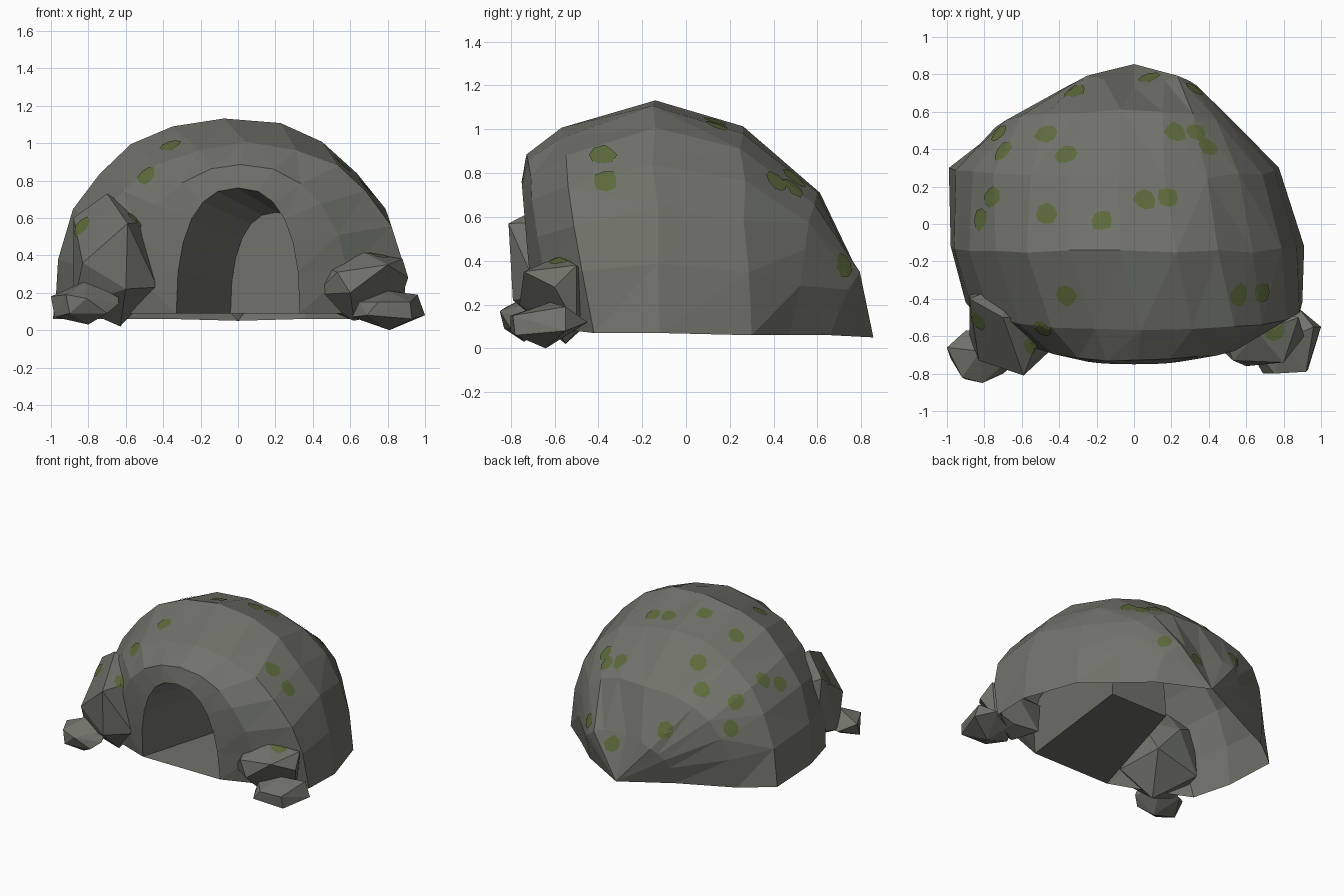
import bpy, bmesh, math, random
from mathutils import Vector
from mathutils.bvhtree import BVHTree

random.seed(4)
if "Cube" in bpy.data.objects:
    bpy.data.objects.remove(bpy.data.objects["Cube"], do_unlink=True)


def material(name, color):
    m = bpy.data.materials.new(name)
    m.use_nodes = True
    m.diffuse_color = color
    m.node_tree.nodes["Principled BSDF"].inputs["Base Color"].default_value = color
    return m


stone = material("grey stone", (0.165, 0.17, 0.145, 1))
moss = material("green moss", (0.11, 0.145, 0.045, 1))
trees = []


def finish(bm, name, mat):
    me = bpy.data.meshes.new(name)
    bm.to_mesh(me)
    me.materials.append(mat)
    ob = bpy.data.objects.new(name, me)
    bpy.context.collection.objects.link(ob)
    trees.append(BVHTree.FromBMesh(bm))
    bm.free()


SEG = 12


def arch(bm, left, right, base, top, y_base, y_top, power=0.9, skew=0.0, jitter=0.0):
    """One arch of points, from the left foot over the crown to the right foot."""
    row = []
    for i in range(SEG + 1):
        a = math.pi * (1 - i / SEG)
        c, s = math.cos(a), max(math.sin(a), 0)
        x = (left + right) / 2 + (right - left) / 2 * math.copysign(abs(c) ** power, c) + skew * s
        z = base + (top - base) * s ** power
        y = y_base + (y_top - y_base) * s ** 0.75
        j = Vector([random.uniform(-jitter, jitter) for _ in range(3)]) * min(1, s * 2)
        row.append(bm.verts.new(Vector((x, y, z)) + j))
    return row


def bridge(bm, rows):
    for a, b in zip(rows, rows[1:]):
        for i in range(SEG):
            bm.faces.new((a[i], a[i + 1], b[i + 1], b[i]))


# Domed shell: arches from the doorway to the pinched back
DOOR = (-0.33, 0.33, 0.09, 0.76, -0.69, -0.75, 0.82)
bm = bmesh.new()
rows = [
    arch(bm, *DOOR),
    arch(bm, -0.6, 0.6, 0.09, 0.89, -0.59, -0.73, 0.92, 0.02, 0.01),
    arch(bm, -0.9, 0.9, 0.07, 1.0, -0.42, -0.56, 0.9, 0.05, 0.012),
    arch(bm, -0.98, 0.91, 0.07, 1.13, -0.12, -0.15, 0.9, -0.03, 0.012),
    arch(bm, -0.99, 0.775, 0.06, 1.02, 0.3, 0.25, 0.9, 0.02, 0.012),
    arch(bm, -0.77, 0.57, 0.06, 0.72, 0.47, 0.6, 0.78, 0.03, 0.012),
    arch(bm, -0.37, 0.36, 0.06, 0.37, 0.66, 0.8, 0.6, 0, 0.01),
]
bridge(bm, rows)
# Folded notch above the pinch
for step, depth in ((-1, 0.03), (0, 0.07), (1, 0.03)):
    rows[-1][SEG // 2 + step].co.y -= depth
tip = bm.verts.new((0, 0.855, 0.05))
for a, b in zip(rows[-1], rows[-1][1:]):
    bm.faces.new((a, b, tip))
bmesh.ops.triangulate(bm, faces=bm.faces[:], quad_method='SHORT_EDGE')
bmesh.ops.recalc_face_normals(bm, faces=bm.faces)
if sum((f.normal.z for f in bm.faces)) < 0:
    bmesh.ops.reverse_faces(bm, faces=bm.faces)
finish(bm, "cave_shell", stone)

# Tunnel: slanting walls, floor and end wall
bm = bmesh.new()
front = arch(bm, *DOOR)
back = arch(bm, -0.04, 0.45, 0.09, 0.63, 0.3, 0.3, 0.85)
bridge(bm, [front, back])
bm.faces.new((front[0], back[0], back[-1], front[-1]))
bm.faces.new(back)
bmesh.ops.recalc_face_normals(bm, faces=bm.faces)
bmesh.ops.reverse_faces(bm, faces=bm.faces)
finish(bm, "cave_tunnel", stone)


# Boulders: faceted stones, each the hull of twelve corners
def boulder(name, corners):
    bm = bmesh.new()
    for c in corners:
        bm.verts.new(c)
    bmesh.ops.convex_hull(bm, input=bm.verts)
    bmesh.ops.recalc_face_normals(bm, faces=bm.faces)
    finish(bm, name, stone)


boulder("tall_boulder", [
    (-.7, -.5, .73), (-.47, -.5, .58), (-.59, -.81, .57), (-.88, -.4, .6),
    (-.69, -.32, .5), (-.83, -.73, .36), (-.6, -.79, .22), (-.43, -.66, .23),
    (-.5, -.33, .28), (-.87, -.35, .2), (-.88, -.6, .13), (-.63, -.55, .02)])
boulder("low_boulder", [
    (.66, -.58, .42), (.44, -.5, .35), (.88, -.5, .38), (.53, -.73, .31),
    (.8, -.74, .35), (.41, -.62, .19), (.91, -.6, .28), (.6, -.76, .2),
    (.62, -.6, .05), (.85, -.5, .1), (.5, -.45, .1), (.7, -.43, .3)])
boulder("small_right_boulder", [
    (-.82, -.68, .26), (-1, -.66, .18), (-.64, -.7, .21), (-.81, -.85, .17),
    (-.92, -.82, .19), (-.64, -.75, .14), (-.98, -.72, .07), (-.8, -.74, .03),
    (-.7, -.8, .09), (-.9, -.83, .09), (-.72, -.57, .15), (-.9, -.57, .13)])
boulder("small_left_boulder", [
    (.8, -.62, .21), (.96, -.55, .19), (.65, -.68, .15), (.75, -.8, .15),
    (.92, -.79, .15), (1, -.55, .08), (.93, -.78, .06), (.69, -.8, .08),
    (.61, -.66, .07), (.81, -.64, 0), (.7, -.48, .1), (.88, -.45, .12)])

# Moss patches: thin ragged plates laid on the stone
spots = [(-.32, .71), (-.72, .48), (-.7, .39), (-.47, .48), (-.36, .37), (-.76, .14),
         (-.82, .02), (-.47, .05), (-.17, .02), (.06, .13), (.18, .14), (.22, .49),
         (.33, .49), (.4, .41), (.08, .78), (.32, .72), (-.36, -.38), (.56, -.38),
         (.68, -.37), (-.84, -.51), (-.49, -.56), (-.54, -.64), (.75, -.57)]
stones = trees[:]
bm = bmesh.new()
for x, y in spots:
    hits = [(t, t.ray_cast(Vector((x, y, 3)), Vector((0, 0, -1)))) for t in stones]
    hits = [h for h in hits if h[1][0]]
    if not hits:
        continue
    tree, (loc, nor, _, _) = max(hits, key=lambda h: h[1][0].z)
    side = nor.orthogonal().normalized()
    up = nor.cross(side)
    rings = []
    for scale in (0.5, 1):
        ring = []
        for i in range(8):
            a = math.tau * i / 8
            r = 0.06 * scale * random.uniform(0.85, 1.15)
            p, n, _, _ = tree.find_nearest(loc + side * r * math.cos(a) + up * r * math.sin(a))
            ring.append(bm.verts.new(p + n * 0.005))
        rings.append(ring)
    bm.faces.new(rings[0])
    for i in range(8):
        j = (i + 1) % 8
        bm.faces.new((rings[0][i], rings[1][i], rings[1][j], rings[0][j]))
bmesh.ops.triangulate(bm, faces=bm.faces[:])
bm.normal_update()
for f in bm.faces:
    if f.normal.z < 0:
        f.normal_flip()
finish(bm, "moss_patches", moss)
